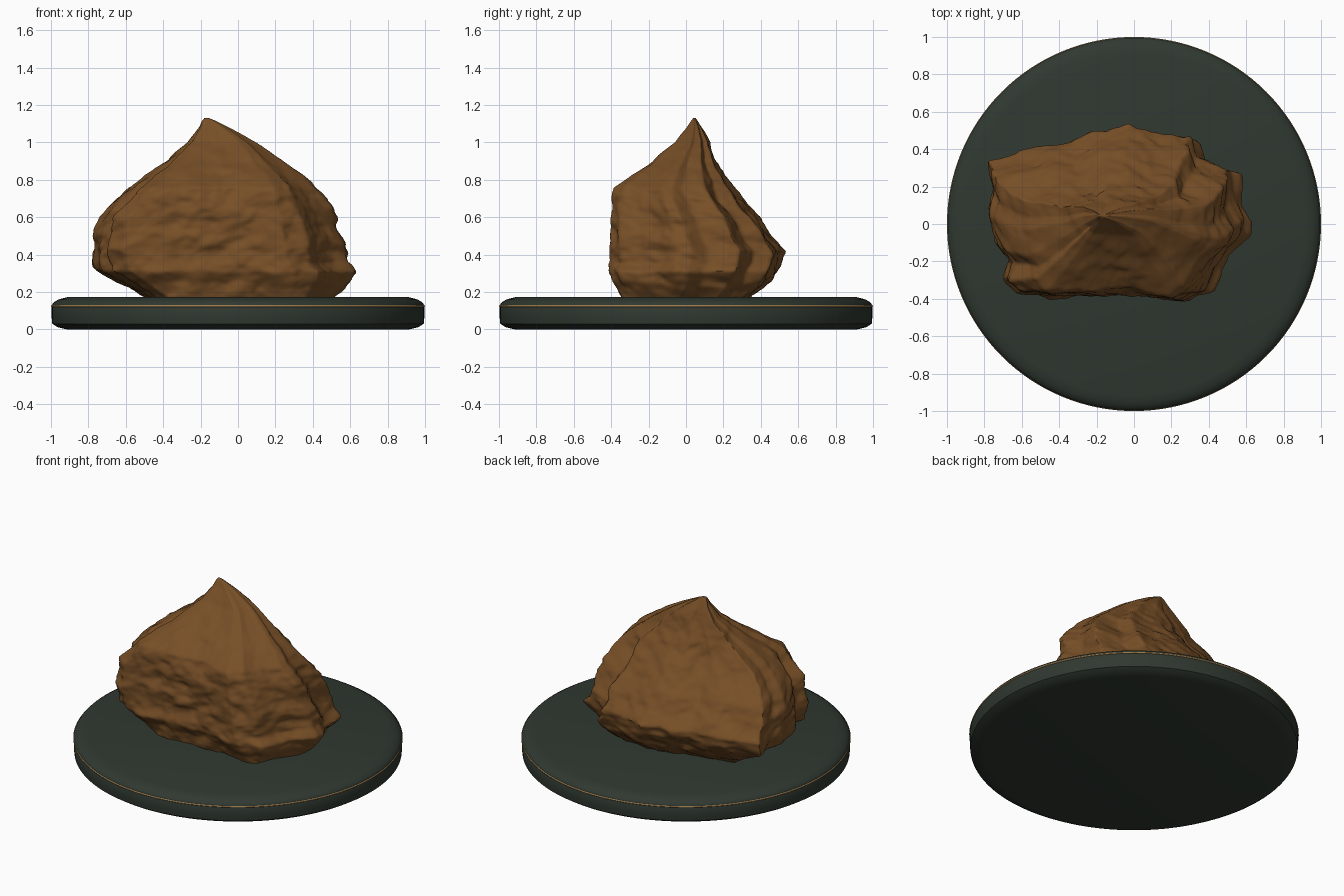
import bpy, bmesh, math
from mathutils import Vector, noise

if "Cube" in bpy.data.objects:
    bpy.data.objects.remove(bpy.data.objects["Cube"])


def material(name, rgb):
    m = bpy.data.materials.new(name)
    m.diffuse_color = (*rgb, 1)
    m.use_nodes = True
    m.node_tree.nodes["Principled BSDF"].inputs["Base Color"].default_value = m.diffuse_color
    return m


def loft(name, rings, mat, angle):
    """Skin a stack of closed rings and cap both ends."""
    bm = bmesh.new()
    loops = [[bm.verts.new(p) for p in ring] for ring in rings]
    n = len(loops[0])
    for a, b in zip(loops, loops[1:]):
        for i in range(n):
            j = (i + 1) % n
            bm.faces.new((a[i], a[j], b[j], b[i]))
    bm.faces.new(loops[0][::-1])
    bm.faces.new(loops[-1])
    bmesh.ops.recalc_face_normals(bm, faces=bm.faces)
    me = bpy.data.meshes.new(name)
    bm.to_mesh(me)
    bm.free()
    me.materials.append(mat)
    ob = bpy.data.objects.new(name, me)
    bpy.context.collection.objects.link(ob)
    bpy.ops.object.select_all(action='DESELECT')
    ob.select_set(True)
    bpy.context.view_layer.objects.active = ob
    bpy.ops.object.shade_smooth_by_angle(angle=math.radians(angle))
    return ob


def circle(r, z, n=128):
    return [(r * math.cos(2 * math.pi * i / n), r * math.sin(2 * math.pi * i / n), z) for i in range(n)]


green = material("dark green", (0.029, 0.040, 0.030))
gold = material("gold trim", (0.33, 0.20, 0.075))
brown = material("brown rock", (0.185, 0.078, 0.020))

# Round plinth with softened rims
base = [(0.915, 0.0), (0.965, 0.012), (0.993, 0.03), (0.996, 0.06), (0.996, 0.13),
        (0.985, 0.145), (0.96, 0.16), (0.915, 0.172)]
loft("display_base", [circle(r, z) for r, z in base], green, 40)

# Thin gold line around the plinth
bpy.ops.mesh.primitive_torus_add(major_segments=128, minor_segments=8, major_radius=0.994,
                                 minor_radius=0.006, location=(0, 0, 0.125))
ring = bpy.context.object
ring.name = "gold_trim_ring"
ring.data.materials.append(gold)
bpy.ops.object.shade_smooth()

# Rock plan outline, seen from above
PLAN = [(0.30, -0.41), (0.43, -0.36), (0.48, -0.23), (0.56, -0.12), (0.64, -0.04), (0.65, 0.03),
        (0.58, 0.12), (0.575, 0.30), (0.39, 0.36), (0.35, 0.48), (0.20, 0.49), (0.0, 0.54),
        (-0.20, 0.50), (-0.30, 0.44), (-0.45, 0.43), (-0.60, 0.39), (-0.77, 0.34), (-0.74, 0.20),
        (-0.77, 0.10), (-0.74, -0.10), (-0.66, -0.19), (-0.69, -0.29), (-0.60, -0.37),
        (-0.45, -0.39), (-0.30, -0.38), (0.0, -0.375)]
# Rock extents by height: z, x min, x max, y min, y max
LEVELS = [(0.15, -0.46, 0.50, -0.34, 0.33), (0.25, -0.63, 0.60, -0.38, 0.45),
          (0.31, -0.75, 0.645, -0.415, 0.49), (0.36, -0.77, 0.60, -0.405, 0.515),
          (0.42, -0.775, 0.58, -0.40, 0.53), (0.50, -0.765, 0.57, -0.40, 0.46),
          (0.60, -0.74, 0.53, -0.40, 0.40), (0.70, -0.65, 0.47, -0.385, 0.30),
          (0.76, -0.575, 0.42, -0.37, 0.255), (0.82, -0.49, 0.355, -0.29, 0.22),
          (0.90, -0.39, 0.24, -0.18, 0.165), (1.00, -0.27, 0.10, -0.06, 0.13),
          (1.08, -0.21, -0.05, 0.005, 0.085), (1.12, -0.19, -0.13, 0.03, 0.06),
          (1.13, -0.18, -0.155, 0.038, 0.052)]


def resample(poly, count):
    pts = [Vector(p) for p in poly]
    lens = [(pts[(i + 1) % len(pts)] - p).length for i, p in enumerate(pts)]
    total, out, i, start = sum(lens), [], 0, 0.0
    for k in range(count):
        d = total * k / count
        while d > start + lens[i]:
            start += lens[i]
            i += 1
        out.append(pts[i].lerp(pts[(i + 1) % len(pts)], (d - start) / lens[i]))
    return out


def extents(z):
    for a, b in zip(LEVELS, LEVELS[1:]):
        if z <= b[0]:
            t = (z - a[0]) / (b[0] - a[0])
            return [p + (q - p) * t for p, q in zip(a[1:], b[1:])]
    return LEVELS[-1][1:]


# Rock: plan outline fitted to the extents at each height, then roughened
plan = resample(PLAN, 220)
STEPS = 84
rock = []
for s in range(STEPS + 1):
    z = 0.15 + 0.98 * s / STEPS
    x0, x1, y0, y1 = extents(z)
    cx, cy = (x0 + x1) / 2, (y0 + y1) / 2
    size = min(1, (x1 - x0) / 0.9)
    row = []
    for p in plan:
        x = x0 + (x1 - x0) * (p.x + 0.77) / 1.42
        y = y0 + (y1 - y0) * (p.y + 0.41) / 0.95
        d = Vector((x - cx, y - cy, 0)).normalized()
        # Slanting folds plus a finer grain
        q = Vector((x * 5 + z * 5, y * 5 + z * 4, z * 7 - x * 4))
        n = 0.026 * noise.noise(q) + 0.013 * noise.noise(q * 2.3) + 0.005 * noise.noise(q * 5)
        row.append((x + d.x * n * size, y + d.y * n * size, z))
    rock.append(row)
loft("rock", rock, brown, 60)
